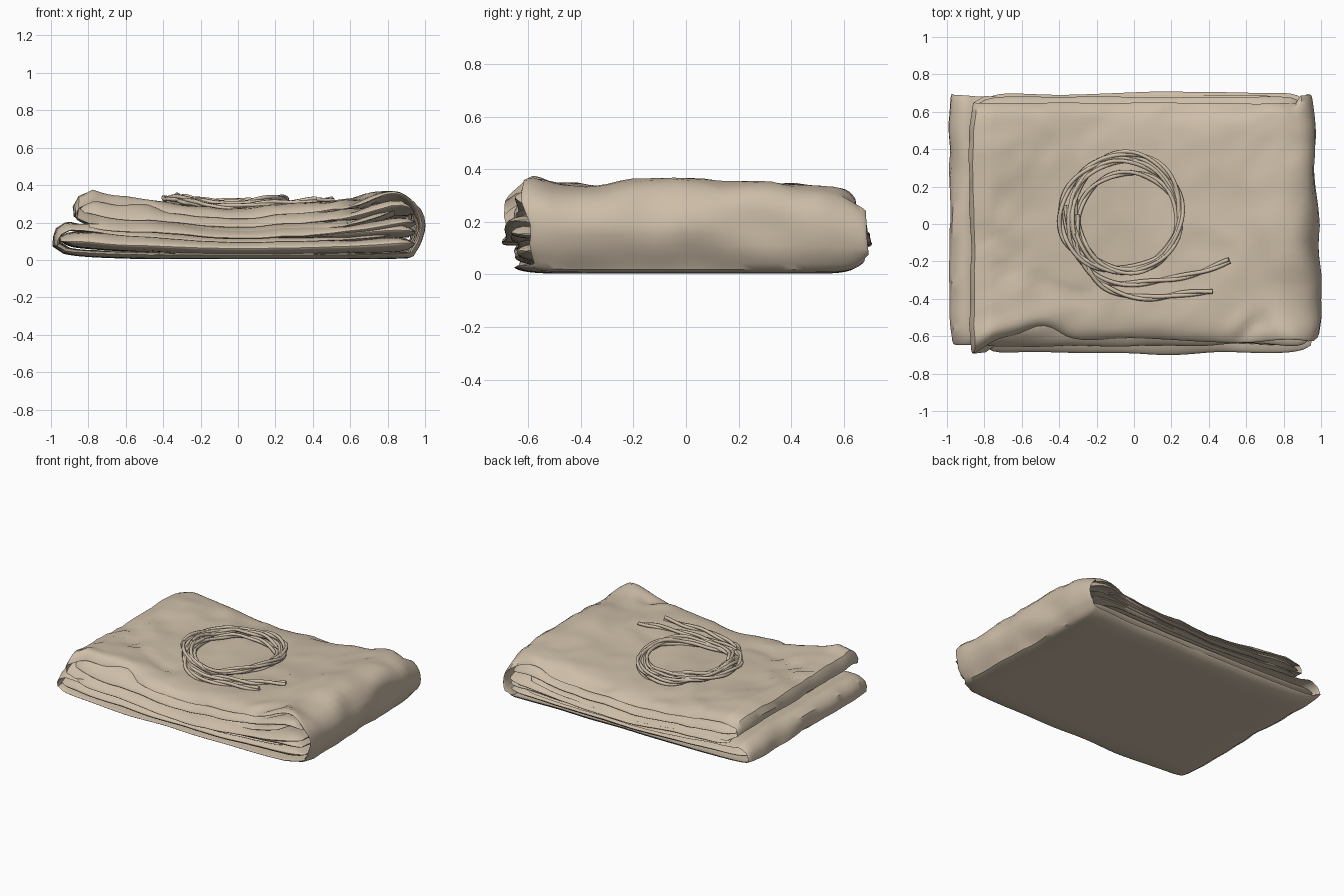
import bpy, bmesh, math
from mathutils import Vector, noise
from mathutils.bvhtree import BVHTree

cube = bpy.data.objects.get("Cube")
if cube:
    bpy.data.objects.remove(cube, do_unlink=True)

canvas = bpy.data.materials.new("canvas tan")
canvas.use_nodes = True
tan = (0.61, 0.51, 0.39, 1)
canvas.diffuse_color = tan
canvas.node_tree.nodes["Principled BSDF"].inputs["Base Color"].default_value = tan

# Creases pressed into the top: start, end, height, width
CREASES = [
    ((-0.85, -0.18), (-0.23, -0.41), -0.016, 0.03),
    ((-0.80, -0.08), (-0.64, -0.16), -0.024, 0.06),
    ((-0.80, -0.60), (-0.48, -0.53), 0.035, 0.07),
    ((0.20, 0.60), (0.62, 0.64), -0.02, 0.04),
    ((0.55, -0.62), (0.66, -0.52), -0.02, 0.04),
    ((-0.48, 0.55), (-0.20, 0.28), 0.012, 0.05),
    ((0.72, -0.62), (0.85, -0.62), 0.018, 0.07),
    ((0.68, -0.40), (0.92, -0.36), -0.028, 0.13),
    ((0.70, 0.0), (0.85, 0.0), 0.008, 0.1),
]


def catmull(pts, step):
    """Smooth path through the points, sampled at an even pitch."""
    p = [Vector(q) for q in pts]
    p = [2 * p[0] - p[1]] + p + [2 * p[-1] - p[-2]]
    out = []
    for a, b, c, d in zip(p, p[1:], p[2:], p[3:]):
        n = max(2, round((c - b).length / step))
        for i in range(n):
            t = i / n
            out.append(0.5 * (2 * b + (c - a) * t + (2 * a - 5 * b + 4 * c - d) * t * t
                              + (3 * b - a - 3 * c + d) * t ** 3))
    return out + [p[-2]]


def ridges(p):
    """Sharp-crested wrinkles around zero."""
    return 0.22 - abs(noise.noise(p))


def crumple(x, y):
    """Height change of the top surface, from creases and broad wrinkles."""
    h = 0.02 * noise.noise((x * 2.2, y * 2.2, 3))
    h += 0.028 * ridges((x * 3 + y, y * 3.2, 8)) + 0.016 * ridges((x * 5, y * 6 - x * 2, 21))
    here = Vector((x, y))
    for a, b, height, width in CREASES:
        a, b = Vector(a), Vector(b)
        t = max(0, min(1, (here - a).dot(b - a) / (b - a).length_squared))
        h += height * math.exp(-((here - a.lerp(b, t)).length / width) ** 2)
    return h


def add_mesh(name, bm):
    bmesh.ops.recalc_face_normals(bm, faces=bm.faces)
    mesh = bpy.data.meshes.new(name)
    bm.to_mesh(mesh)
    obj = bpy.data.objects.new(name, mesh)
    bpy.context.collection.objects.link(obj)
    mesh.materials.append(canvas)
    bpy.ops.object.select_all(action='DESELECT')
    obj.select_set(True)
    bpy.context.view_layer.objects.active = obj
    bpy.ops.object.shade_smooth_by_angle(angle=math.radians(38))


def fold_layer(name, path, half, front, back, seed):
    """Sweep a soft-edged strip of cloth along an x-z path; y extents may vary."""
    line = catmull(path, 0.04)
    across = [math.sin(math.pi / 2 * (-1 + 2 * i / 36)) for i in range(37)]
    last = len(line) - 1
    bm = bmesh.new()
    rings = []
    for i, p in enumerate(line):
        tangent = (line[min(i + 1, last)] - line[max(i - 1, 0)]).normalized()
        normal = Vector((-tangent.y, tangent.x))
        ends = min(i, last - i)
        tip = (0.15, 0.7, 0.92)[ends] if ends < 3 else 1
        wob = noise.noise((p.x * 2.5, p.y * 9, seed))
        y0 = front(p.x, p.y) + 0.025 * wob + 0.04 * (1 - tip)
        y1 = back(p.x, p.y) + 0.015 * noise.noise((p.x * 2.5, p.y * 9, seed + 5)) - 0.04 * (1 - tip)
        # The front hem droops, except beside the tall right-hand wrap
        droop = 0.17 * max(0, min(1, (0.8 - p.x) / 0.4))
        ring = []
        for side, vs in ((1, across), (-1, across[-2:0:-1])):
            for v in vs:
                bulge = max(0, 1 - abs(v) ** 8) ** 0.5
                q = p + normal * (side * half * bulge * tip)
                y = (y0 + y1) / 2 + v * (y1 - y0) / 2
                z = q.y * (1 - 0.04 * y)
                z *= 1 - (0.14 if v > 0 else droop) * abs(v) ** 12
                z += crumple(q.x, y) * max(0, q.y / 0.32) ** 1.3
                # Side faces billow and the stack leans a little
                x = q.x - (0.03 * y if q.x > 0 else 0) * q.x
                x += 0.012 * noise.noise((y * 3, z * 8, 2)) * q.x
                x += 0.03 * ridges((y * 4, z * 5 + y * 2, 13)) * q.x * abs(q.x) ** 3
                # Bottom corners are rounded up at the back
                z += (0.035 if v > 0 else 0.01) * max(0, 1 - q.y / 0.12) * abs(v) ** 20
                ring.append(bm.verts.new((x, y, max(0.004, z))))
        rings.append(ring)
    for a, b in zip(rings, rings[1:]):
        for j in range(len(a)):
            k = (j + 1) % len(a)
            bm.faces.new((a[j], a[k], b[k], b[j]))
    bm.faces.new(rings[0])
    bm.faces.new(rings[-1][::-1])
    tree = BVHTree.FromBMesh(bm)
    add_mesh(name, bm)
    bm.free()
    return tree


# Main sheet: lower left fold, base, wrapped right side, top, upper left fold
def main_front(x, z):
    y = -0.62 if z > 0.24 or x > 0.9 else -0.645
    y -= 0.075 * math.exp(-((x + 0.87) / 0.09) ** 2) if z > 0.2 else 0
    y += 0.06 * math.exp(-((x + 0.48) / 0.12) ** 2) if z > 0.24 else 0
    return y + (0.05 * (1 - z / 0.3) if x > 0.85 and z < 0.3 else 0)


def main_back(x, z):
    if z > 0.24 and x < 0.9:
        return 0.645
    return 0.67 if z < 0.06 else 0.685


WRAP = [(0.8, 0.125), (0, 0.108), (-0.75, 0.16), (-0.91, 0.18), (-0.965, 0.12),
        (-0.92, 0.05), (-0.6, 0.025), (0, 0.02), (0.8, 0.023), (0.92, 0.05),
        (0.965, 0.19), (0.915, 0.3), (0.78, 0.34), (0.6, 0.306), (0.3, 0.272),
        (0, 0.258), (-0.4, 0.284), (-0.78, 0.322), (-0.86, 0.28), (-0.8, 0.215),
        (-0.4, 0.185), (0, 0.16), (0.5, 0.19), (0.82, 0.25)]
top = fold_layer("folded_sheet", WRAP, 0.018, main_front, main_back, 1)

# Inner folds stacked between the turns of the main sheet
INNER = [
    ("lower_inner_fold", [(-0.95, 0.115), (-0.6, 0.088), (0, 0.066), (0.6, 0.075), (0.93, 0.085)],
     0.042, -0.65, 0.675),
    ("middle_inner_fold", [(-0.8, 0.188), (-0.4, 0.165), (0, 0.136), (0.5, 0.155), (0.93, 0.2)],
     0.03, -0.69, 0.70),
    ("right_inner_fold", [(0.15, 0.135), (0.5, 0.145), (0.75, 0.155), (0.93, 0.15)],
     0.034, -0.655, 0.69),
    ("upper_inner_fold", [(-0.84, 0.265), (-0.4, 0.232), (0, 0.206), (0.45, 0.228), (0.8, 0.28),
                          (0.92, 0.26)], 0.03, -0.65, 0.68),
]
for i, (name, path, half, y0, y1) in enumerate(INNER):
    fold_layer(name, path, half, lambda x, z: y0, lambda x, z: y1, 11 + i * 7)


# Coiled cord resting on the top
def surface(x, y):
    total = 0
    for dx, dy in ((0, 0), (0.03, 0), (-0.03, 0), (0, 0.03), (0, -0.03)):
        total += top.ray_cast(Vector((x + dx, y + dy, 2)), Vector((0, 0, -1)))[0].z
    return total / 5


def cord(name, flat, lifts):
    """Two strands loosely twisted about one path."""
    pts = [Vector((x, y, surface(x, y) + 0.01 + lift)) for (x, y), lift in zip(flat, lifts)]
    curve = bpy.data.curves.new(name, 'CURVE')
    curve.dimensions = '3D'
    curve.bevel_depth = 0.0115
    curve.bevel_resolution = 1
    curve.use_fill_caps = True
    for phase in (0, math.pi):
        spline = curve.splines.new('POLY')
        spline.points.add(len(pts) - 1)
        dist = 0
        for i, p in enumerate(pts):
            t = (pts[min(i + 1, len(pts) - 1)] - pts[max(i - 1, 0)]).normalized()
            side = t.cross(Vector((0, 0, 1))).normalized()
            dist += (p - pts[i - 1]).length if i else 0
            a = phase + dist * 14
            q = p + 0.008 * (side * math.cos(a) + t.cross(side) * math.sin(a))
            spline.points[i].co = (*q, 1)
    obj = bpy.data.objects.new(name, curve)
    bpy.context.collection.objects.link(obj)
    curve.materials.append(canvas)


# Loops: centre x, centre y, radius x, radius y, lift
LOOPS = [(-0.075, 0.07, 0.325, 0.305, 0), (-0.03, 0.065, 0.285, 0.315, 0.008),
         (-0.085, 0.045, 0.315, 0.30, 0.018), (-0.025, -0.005, 0.265, 0.245, 0.01),
         (-0.04, 0.06, 0.295, 0.32, 0.024)]
flat, lifts = [], []
STEPS = 90
for n, (a, b) in enumerate(zip(LOOPS, LOOPS[1:] + LOOPS[-1:])):
    for i in range(STEPS):
        t = i / STEPS
        cx, cy, rx, ry, lift = (u + (v - u) * t for u, v in zip(a, b))
        ang = math.radians(205) + 2 * math.pi * t
        flat.append((cx + rx * math.cos(ang), cy + ry * math.sin(ang)))
        lifts.append(lift + 0.006 * math.sin(3 * ang + n))
cord("cord_coil", flat, lifts)

# Loose cord ends trailing toward the front
for name, pts in (
        ("cord_end_inner", [(-0.36, 0.1), (-0.33, -0.1), (-0.23, -0.26), (-0.08, -0.32),
                            (0.15, -0.3), (0.35, -0.26), (0.51, -0.195)]),
        ("cord_end_outer", [(-0.31, 0.05), (-0.29, -0.15), (-0.2, -0.3), (-0.07, -0.375),
                            (0.1, -0.395), (0.25, -0.375), (0.42, -0.36)])):
    line = catmull(pts, 0.02)
    cord(name, line, [0.02 * max(0, 1 - 2 * i / len(line)) for i in range(len(line))])
